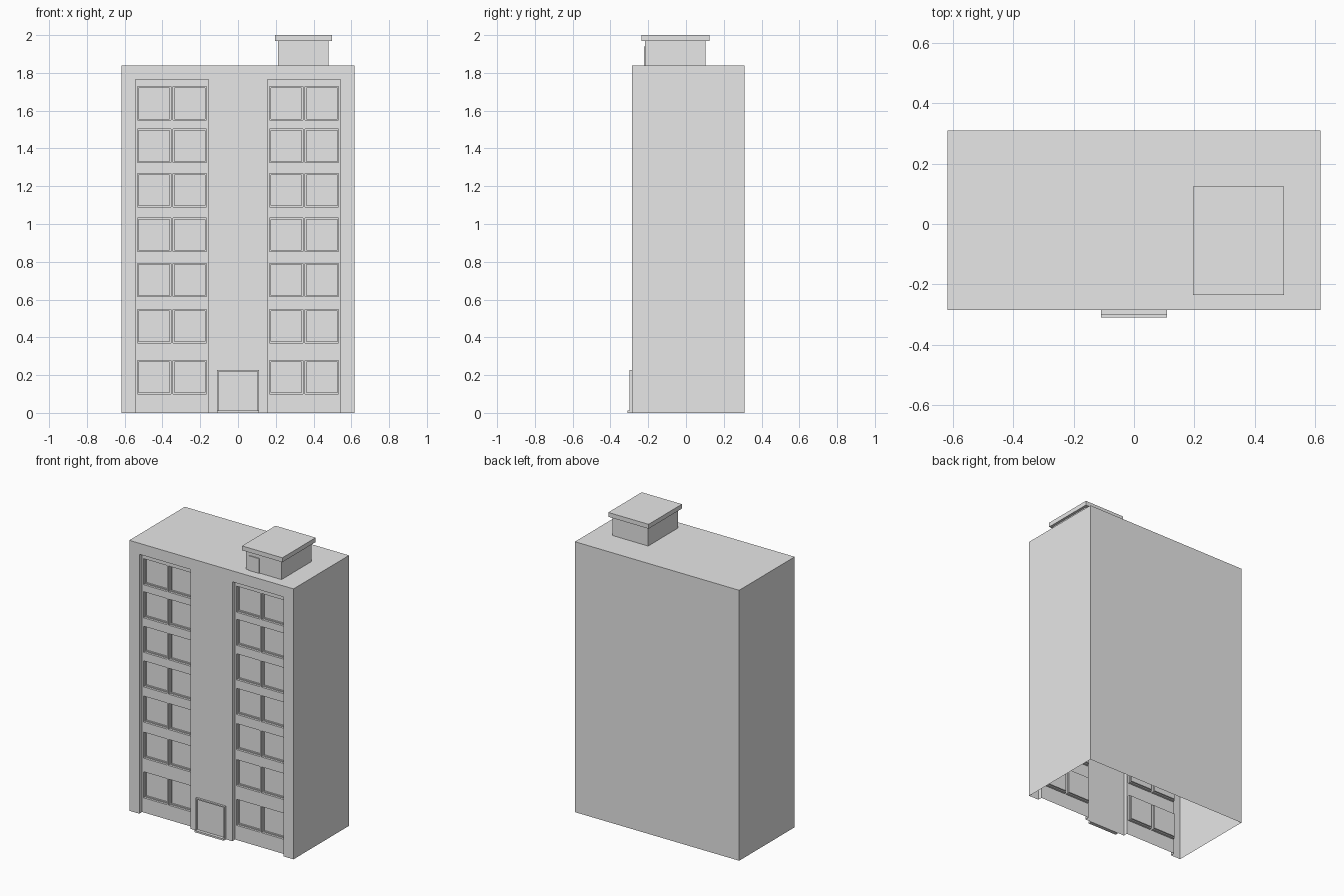
import bpy
import bmesh

cube = bpy.data.objects.get("Cube")
if cube:
    bpy.data.objects.remove(cube, do_unlink=True)

grey = bpy.data.materials.new("plain_grey")
grey.use_nodes = True
grey.diffuse_color = (0.8, 0.8, 0.8, 1)
grey.node_tree.nodes["Principled BSDF"].inputs["Base Color"].default_value = (0.8, 0.8, 0.8, 1)

HALF_W, FRONT, BACK, ROOF = 0.618, -0.286, 0.311, 1.84
BAY_IN, BAY_OUT, BAY_TOP, BAY_DEPTH = 0.157, 0.543, 1.765, 0.03
WINDOW = 0.177
SILLS = [0.1, 0.37, 0.615, 0.855, 1.09, 1.325, 1.55]


def finish(bm, name):
    mesh = bpy.data.meshes.new(name)
    bmesh.ops.remove_doubles(bm, verts=bm.verts, dist=0.0001)
    bm.to_mesh(mesh)
    bm.free()
    mesh.materials.append(grey)
    obj = bpy.data.objects.new(name, mesh)
    bpy.context.collection.objects.link(obj)
    return obj


def quad(bm, *points):
    return bm.faces.new([bm.verts.new(p) for p in points])


def upright(bm, x0, x1, z0, z1, y):
    """Rectangle facing the front."""
    return quad(bm, (x0, y, z0), (x1, y, z0), (x1, y, z1), (x0, y, z1))


def sink(bm, faces, border, depth):
    """Flat border, then a straight step inward."""
    bm.normal_update()
    if border:
        bmesh.ops.inset_individual(bm, faces=faces, thickness=border, depth=0)
    bmesh.ops.inset_individual(bm, faces=faces, thickness=0, depth=-depth)


def box(name, x0, x1, y0, y1, z0, z1):
    bm = bmesh.new()
    bmesh.ops.create_cube(bm, size=1)
    for v in bm.verts:
        v.co.x = x1 if v.co.x > 0 else x0
        v.co.y = y1 if v.co.y > 0 else y0
        v.co.z = z1 if v.co.z > 0 else z0
    return finish(bm, name)


# Outer walls and roof, open underneath
bm = bmesh.new()
w = HALF_W
quad(bm, (w, FRONT, 0), (w, BACK, 0), (w, BACK, ROOF), (w, FRONT, ROOF))
quad(bm, (-w, BACK, 0), (-w, FRONT, 0), (-w, FRONT, ROOF), (-w, BACK, ROOF))
quad(bm, (w, BACK, 0), (-w, BACK, 0), (-w, BACK, ROOF), (w, BACK, ROOF))
quad(bm, (-w, FRONT, ROOF), (w, FRONT, ROOF), (w, BACK, ROOF), (-w, BACK, ROOF))
for x0, x1 in [(-w, -BAY_OUT), (-BAY_IN, BAY_IN), (BAY_OUT, w)]:
    upright(bm, x0, x1, 0, BAY_TOP, FRONT)
upright(bm, -w, w, BAY_TOP, ROOF, FRONT)
finish(bm, "building_shell")

# Recessed window bays
for name, x0, x1 in [("right_window_bay", -BAY_OUT, -BAY_IN),
                     ("left_window_bay", BAY_IN, BAY_OUT)]:
    bm = bmesh.new()
    deep = FRONT + BAY_DEPTH
    quad(bm, (x0, FRONT, 0), (x0, deep, 0), (x0, deep, BAY_TOP), (x0, FRONT, BAY_TOP))
    quad(bm, (x1, deep, 0), (x1, FRONT, 0), (x1, FRONT, BAY_TOP), (x1, deep, BAY_TOP))
    quad(bm, (x0, deep, BAY_TOP), (x1, deep, BAY_TOP), (x1, FRONT, BAY_TOP), (x0, FRONT, BAY_TOP))
    mid, gap = (x0 + x1) / 2, 0.006
    xs = [x0, mid - gap - WINDOW, mid - gap, mid + gap, mid + gap + WINDOW, x1]
    zs = [0] + [z for s in SILLS for z in (s, s + WINDOW)] + [BAY_TOP]
    windows = []
    for i in range(len(xs) - 1):
        for j in range(len(zs) - 1):
            face = upright(bm, xs[i], xs[i + 1], zs[j], zs[j + 1], deep)
            if i % 2 and j % 2:
                windows.append(face)
    # Opening, then a thin frame around the pane
    sink(bm, windows, 0, 0.015)
    sink(bm, windows, 0.01, 0.01)
    finish(bm, name)

# Entrance: raised frame with a sunken door, and a low step
bm = bmesh.new()
dw, dh, dy = 0.11, 0.227, FRONT - 0.014
door = upright(bm, -dw, dw, 0, dh, dy)
for x, a, b in [(-dw, FRONT, dy), (dw, dy, FRONT)]:
    quad(bm, (x, a, 0), (x, b, 0), (x, b, dh), (x, a, dh))
quad(bm, (-dw, dy, dh), (dw, dy, dh), (dw, FRONT, dh), (-dw, FRONT, dh))
sink(bm, [door], 0.011, 0.01)
finish(bm, "entrance_door")
box("entrance_step", -dw, dw, -0.311, FRONT, 0, 0.012)

# Roof access hut
box("roof_hut", 0.212, 0.48, -0.217, 0.104, ROOF, 1.97)
box("roof_hut_cap", 0.195, 0.498, -0.235, 0.124, 1.97, 2.0)
box("roof_hut_door", 0.235, 0.315, -0.223, -0.217, ROOF, 1.94)
